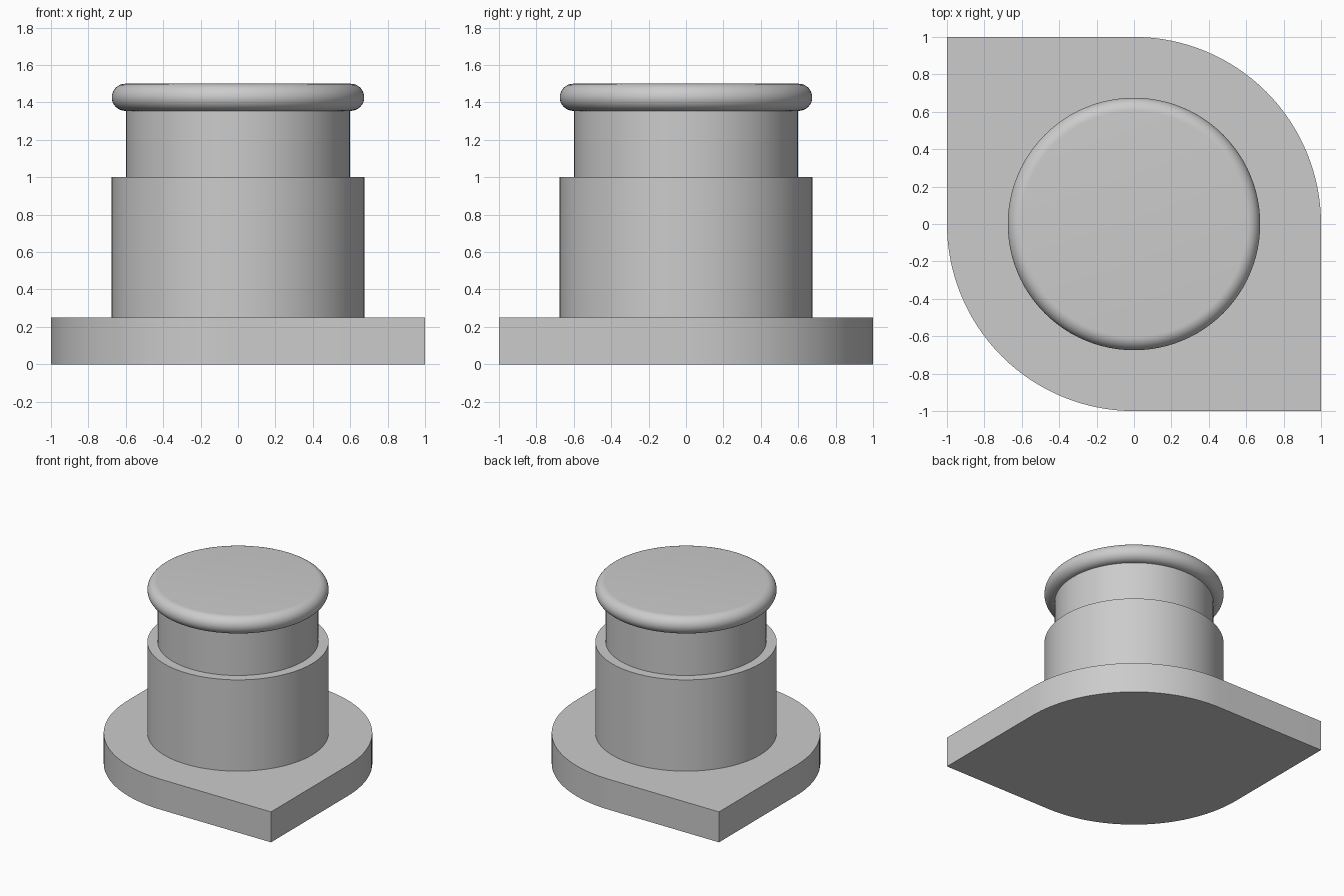
import bpy, bmesh
from math import pi, cos, sin, radians
from mathutils import Vector

default = bpy.data.objects.get("Cube")
if default:
    bpy.data.objects.remove(default, do_unlink=True)

grey = bpy.data.materials.new("plain grey")
grey.use_nodes = True
GREY = (0.6, 0.6, 0.6, 1)
grey.diffuse_color = GREY
grey.node_tree.nodes["Principled BSDF"].inputs["Base Color"].default_value = GREY

SIDES = 96


def finish(name, bm):
    """Turn a bmesh into a named, smooth-shaded object with sharp edges kept."""
    bmesh.ops.remove_doubles(bm, verts=bm.verts, dist=1e-5)
    bmesh.ops.recalc_face_normals(bm, faces=bm.faces)
    mesh = bpy.data.meshes.new(name)
    bm.to_mesh(mesh)
    bm.free()
    mesh.materials.append(grey)
    obj = bpy.data.objects.new(name, mesh)
    bpy.context.collection.objects.link(obj)
    bpy.ops.object.select_all(action='DESELECT')
    obj.select_set(True)
    bpy.context.view_layer.objects.active = obj
    bpy.ops.object.shade_smooth_by_angle(angle=radians(30))
    return obj


def lathe(name, profile):
    """Spin a (radius, height) profile about z; flat caps close both ends."""
    bm = bmesh.new()
    rings = [[bm.verts.new((r * cos(2 * pi * i / SIDES), r * sin(2 * pi * i / SIDES), z))
              for i in range(SIDES)] for r, z in profile]
    for low, high in zip(rings, rings[1:]):
        for i in range(SIDES):
            j = (i + 1) % SIDES
            bm.faces.new((low[i], low[j], high[j], high[i]))
    bm.faces.new(rings[0][::-1])
    bm.faces.new(rings[-1])
    return finish(name, bm)


def arc(cx, cy, radius, start, end, steps):
    angles = [radians(start + (end - start) * i / steps) for i in range(steps + 1)]
    return [(cx + radius * cos(a), cy + radius * sin(a)) for a in angles]


# Base plate: two opposite corners square, the other two fully rounded
PLATE_TOP = 0.25
outline = arc(0, 0, 1, 0, 90, 32) + [(-1, 1)] + arc(0, 0, 1, 180, 270, 32) + [(1, -1)]
bm = bmesh.new()
bottom = bm.faces.new([bm.verts.new((x, y, 0)) for x, y in outline])
raised = bmesh.ops.extrude_face_region(bm, geom=[bottom], use_keep_orig=True)["geom"]
bmesh.ops.translate(bm, vec=Vector((0, 0, PLATE_TOP)),
                    verts=[v for v in raised if isinstance(v, bmesh.types.BMVert)])
finish("base_plate", bm)

# Wide housing standing on the plate
lathe("housing", [(0.675, PLATE_TOP), (0.675, 1.0)])

# Narrower neck with a round-edged cap, in one turned piece
BEAD = 0.0725
lathe("neck_and_cap", [(0.598, 1.0), (0.598, 1.355)]
      + arc(0.675 - BEAD, 1.5 - BEAD, BEAD, -90, 90, 20))
